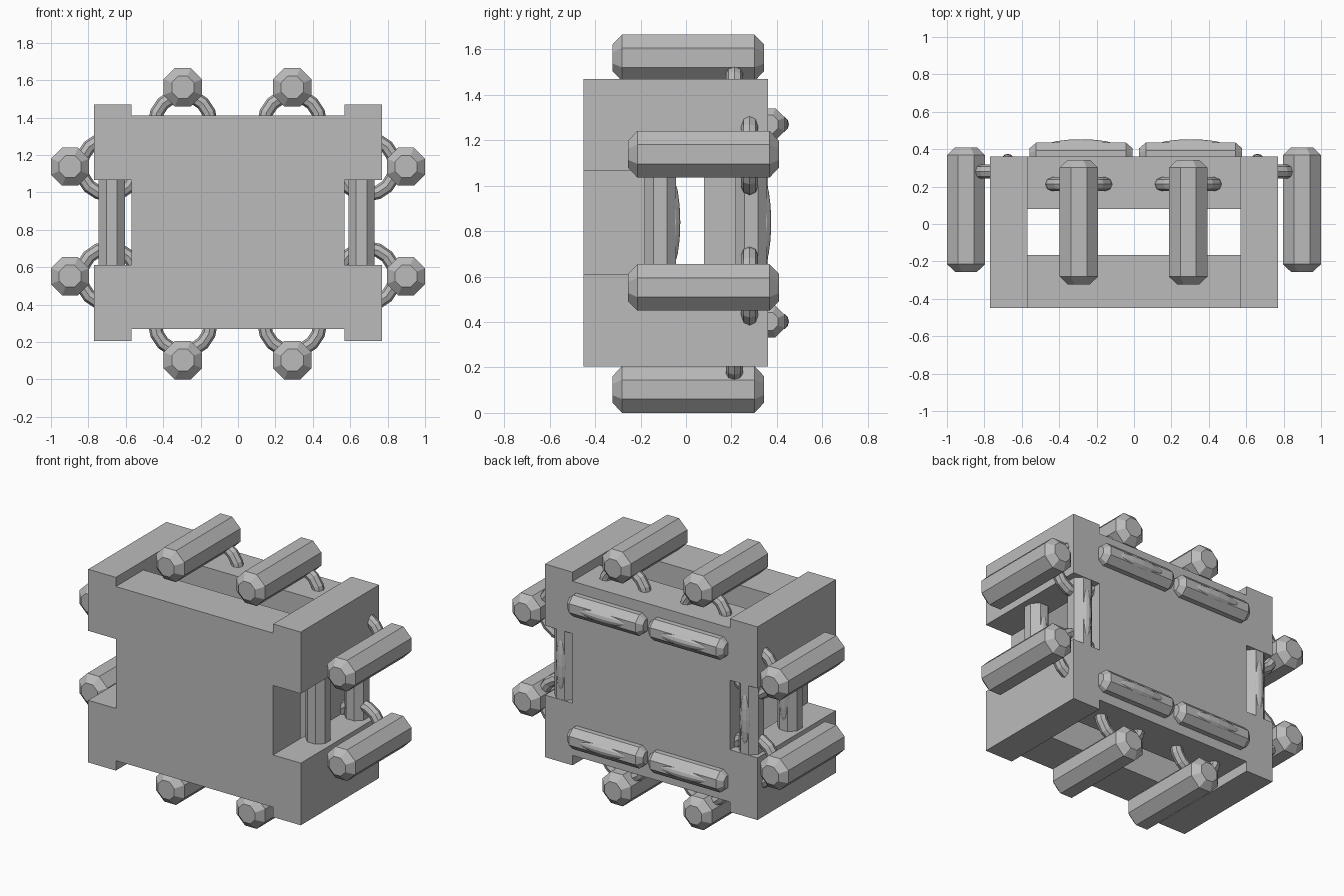
import bpy, bmesh
from math import pi, cos, sin
from mathutils import Matrix, Vector

cube = bpy.data.objects.get("Cube")
if cube:
    bpy.data.objects.remove(cube)

grey = bpy.data.materials.new("plain_grey")
grey.use_nodes = True
COLOUR = (0.5, 0.5, 0.5, 1)
grey.diffuse_color = COLOUR
grey.node_tree.nodes["Principled BSDF"].inputs["Base Color"].default_value = COLOUR

TURN = {"x": Matrix.Rotation(pi / 2, 4, "Y"),
        "y": Matrix.Rotation(-pi / 2, 4, "X"),
        "z": Matrix.Identity(4)}


def finish(name, bm, matrix=None):
    if matrix:
        bm.transform(matrix)
    bmesh.ops.recalc_face_normals(bm, faces=bm.faces)
    mesh = bpy.data.meshes.new(name)
    bm.to_mesh(mesh)
    bm.free()
    mesh.materials.append(grey)
    obj = bpy.data.objects.new(name, mesh)
    bpy.context.collection.objects.link(obj)
    return obj


def box(name, low, high):
    low, high = Vector(low), Vector(high)
    bm = bmesh.new()
    bmesh.ops.create_cube(bm, size=1)
    size = Matrix.Diagonal((*(high - low), 1))
    return finish(name, bm, Matrix.Translation((low + high) / 2) @ size)


def bar(name, centre, axis, length, apothem, tip, chamfer):
    """Octagonal bar with chamfered ends."""
    bm = bmesh.new()
    half = length / 2
    rings = []
    for z, a in ((-half, tip), (chamfer - half, apothem), (half - chamfer, apothem), (half, tip)):
        r = a / cos(pi / 8)
        rings.append([bm.verts.new((r * cos((i + .5) * pi / 4), r * sin((i + .5) * pi / 4), z))
                      for i in range(8)])
    for a, b in zip(rings, rings[1:]):
        for i in range(8):
            j = (i + 1) % 8
            bm.faces.new((a[i], a[j], b[j], b[i]))
    bm.faces.new(rings[0])
    bm.faces.new(rings[-1])
    return finish(name, bm, Matrix.Translation(centre) @ TURN[axis])


def ring(name, centre, major=0.15, minor=0.037, steps=16, sides=8):
    """Upright ring lying in the x-z plane."""
    bm = bmesh.new()
    loops = []
    for s in range(steps):
        a = 2 * pi * s / steps
        loop = []
        for k in range(sides):
            b = 2 * pi * k / sides
            r = major + minor * cos(b)
            loop.append(bm.verts.new((r * cos(a), minor * sin(b), r * sin(a))))
        loops.append(loop)
    for s in range(steps):
        a, b = loops[s], loops[(s + 1) % steps]
        for k in range(sides):
            m = (k + 1) % sides
            bm.faces.new((a[k], a[m], b[m], b[k]))
    return finish(name, bm, Matrix.Translation(centre))


def lens(name, centre, axis):
    """Slim bulge standing out of the rear of a small bar."""
    bm = bmesh.new()
    bmesh.ops.create_uvsphere(bm, u_segments=12, v_segments=8, radius=1)
    size = Matrix.Diagonal((0.038, 0.038, 0.195, 1))
    spot = Vector(centre) + Vector((0, 0.05, 0))
    return finish(name, bm, Matrix.Translation(spot) @ TURN[axis] @ size)


def small_bar(name, centre, axis):
    bar(name, centre, axis, 0.55, 0.07, 0.04, 0.035)
    lens(name + "_lens", centre, axis)


# Front and back slabs: rails above and below two panels
for side, y0, y1 in (("front", -0.45, -0.165), ("back", 0.08, 0.36)):
    box(side + "_top_rail", (-0.57, y0, 1.12), (0.57, y1, 1.41))
    box(side + "_bottom_rail", (-0.57, y0, 0.27), (0.57, y1, 0.55))
    box(side + "_right_panel", (-0.57, y0, 0.55), (0, y1, 1.12))
    box(side + "_left_panel", (0, y0, 0.55), (0.57, y1, 1.12))

# Corner beams running front to back
for side, x in (("right", -0.67), ("left", 0.67)):
    for level, z0, z1 in (("top", 1.067, 1.47), ("bottom", 0.205, 0.612)):
        box(f"{side}_{level}_corner_beam", (x - 0.1, -0.45, z0), (x + 0.1, 0.36, z1))

# Large bars held by rings above and below
for side, x in (("right", -0.295), ("left", 0.29)):
    for level, z, ring_z in (("top", 1.562, 1.37), ("bottom", 0.103, 0.30)):
        bar(f"{side}_{level}_bar", (x, 0.01, z), "y", 0.666, 0.103, 0.059, 0.042)
        ring(f"{side}_{level}_ring", (x, 0.213, ring_z))

# Large bars held by rings at the sides
for side, s in (("right", -1), ("left", 1)):
    for level, z in (("upper", 1.138), ("lower", 0.552)):
        bar(f"{side}_{level}_side_bar", (s * 0.898, 0.077, z), "y", 0.666, 0.102, 0.059, 0.042)
        ring(f"{side}_{level}_side_ring", (s * 0.69, 0.28, z))

# Small upright bars in the side openings
for side, x in (("right", -0.675), ("left", 0.66)):
    for place, y in (("front", -0.113), ("back", 0.287)):
        small_bar(f"{side}_{place}_upright", (x, y, 0.838), "z")

# Small level bars along the back
for side, x in (("right", -0.283), ("left", 0.303)):
    for level, z in (("upper", 1.27), ("lower", 0.402)):
        small_bar(f"{side}_{level}_back_bar", (x, 0.365, z), "x")
